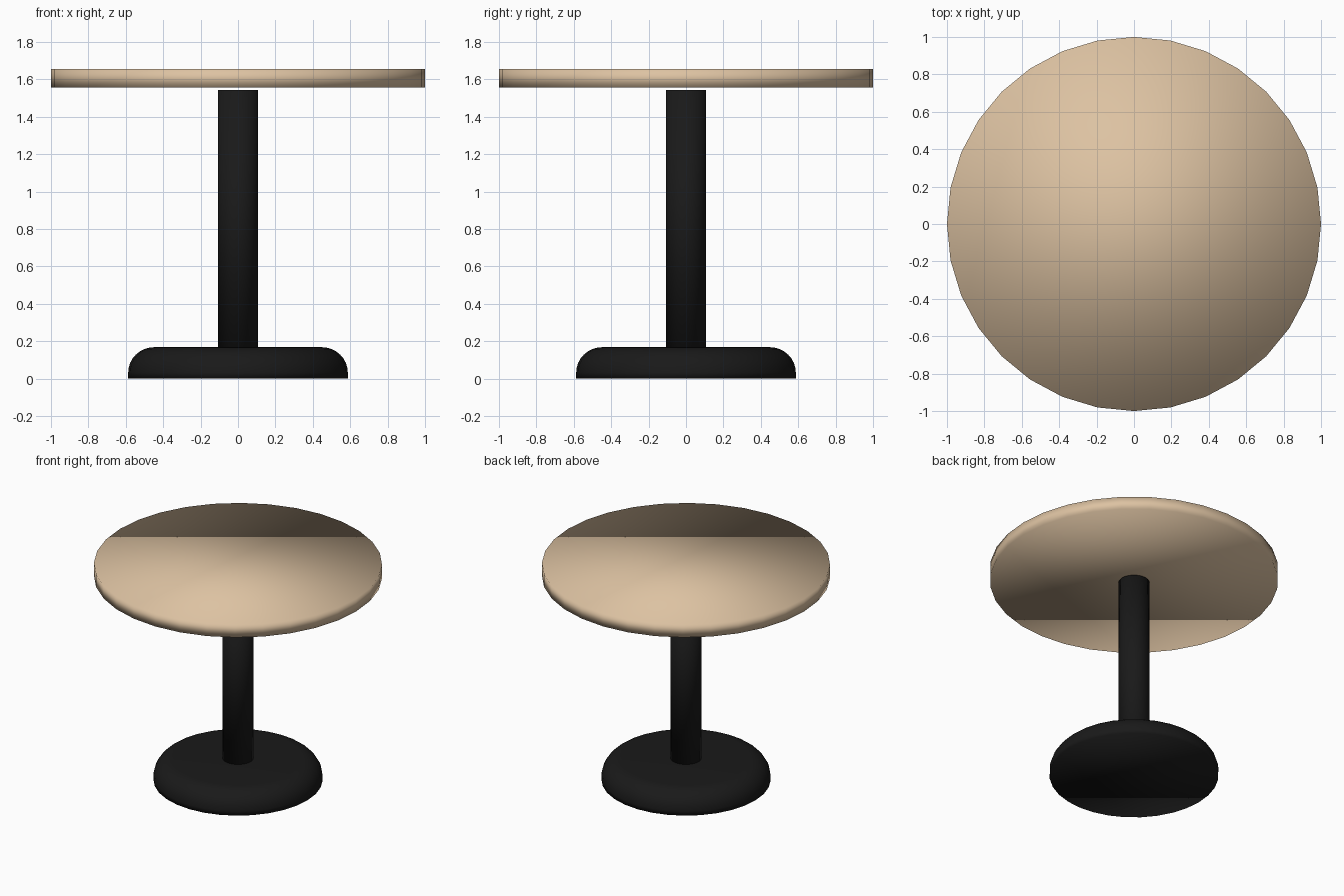
import bpy, bmesh, math

if "Cube" in bpy.data.objects:
    bpy.data.objects.remove(bpy.data.objects["Cube"])

SIDES = 32


def material(name, color):
    m = bpy.data.materials.new(name)
    m.diffuse_color = color
    m.use_nodes = True
    m.node_tree.nodes["Principled BSDF"].inputs["Base Color"].default_value = m.diffuse_color
    return m


def turned(name, profile, mat):
    """Closed solid from (radius, z) rings, bottom to top, smooth shaded."""
    bm = bmesh.new()
    rings = []
    for r, z in profile:
        rings.append([bm.verts.new((r * math.cos(2 * math.pi * i / SIDES),
                                    r * math.sin(2 * math.pi * i / SIDES), z))
                      for i in range(SIDES)])
    for a, b in zip(rings, rings[1:]):
        for i in range(SIDES):
            j = (i + 1) % SIDES
            bm.faces.new((a[i], a[j], b[j], b[i]))
    bm.faces.new(rings[0][::-1])
    bm.faces.new(rings[-1])
    for f in bm.faces:
        f.smooth = True
    me = bpy.data.meshes.new(name)
    bm.to_mesh(me)
    bm.free()
    me.materials.append(mat)
    ob = bpy.data.objects.new(name, me)
    bpy.context.collection.objects.link(ob)
    return ob


wood = material("light_wood", (0.72, 0.54, 0.36, 1))
black = material("black_metal", (0.01, 0.01, 0.01, 1))

# Round top, floating just above the column
turned("table_top", [(1.0, 1.557), (1.0, 1.655)], wood)

# Central column
turned("column", [(0.107, 0.14), (0.107, 1.542)], black)

# Foot with rounded upper rim
R, H, rx, rz = 0.587, 0.168, 0.14, 0.135
rim = [(R - rx + rx * math.cos(t * math.pi / 16), H - rz + rz * math.sin(t * math.pi / 16))
       for t in range(9)]
turned("base", [(R, 0)] + rim, black)
